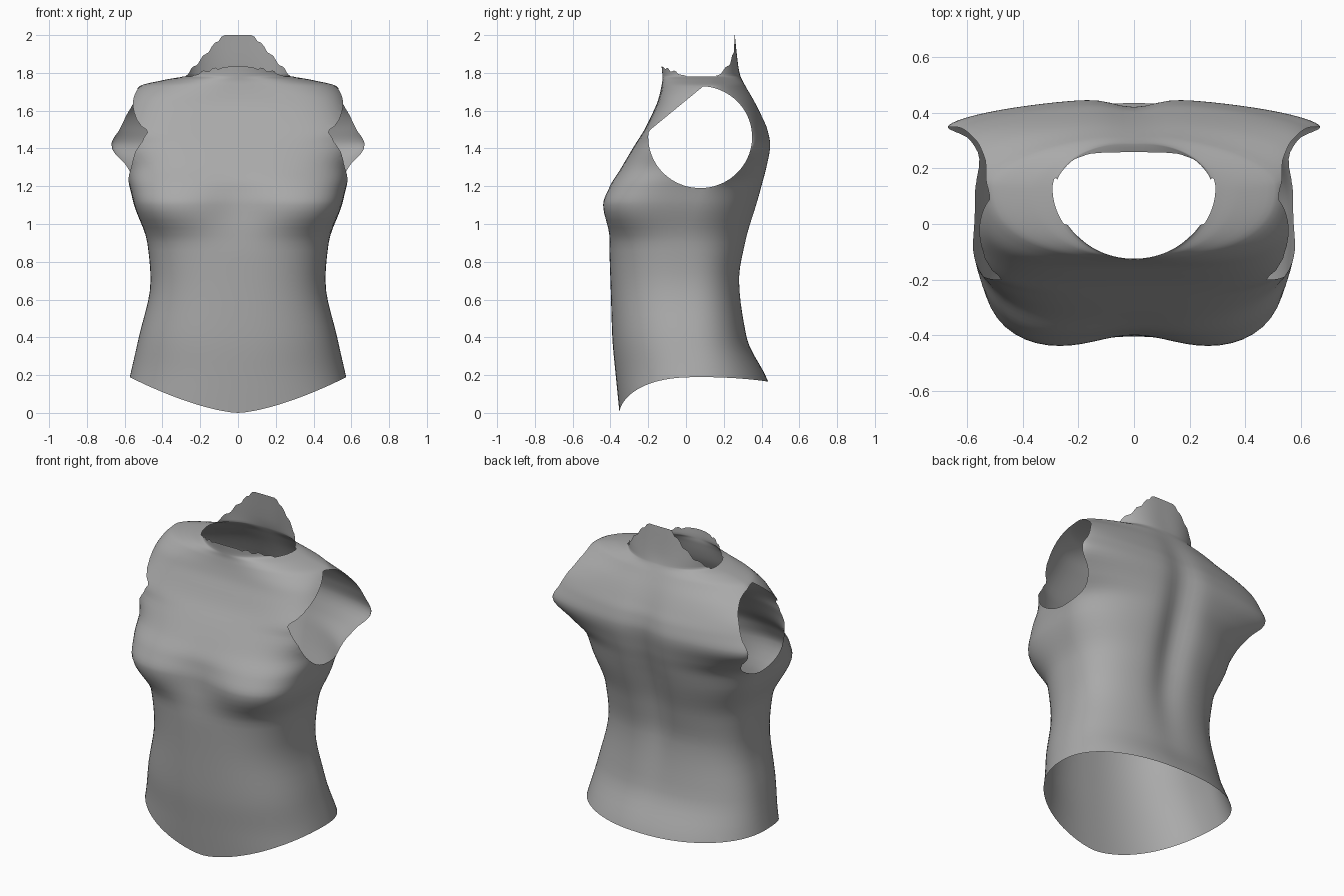
import bpy, bmesh, math

old = bpy.data.objects.get("Cube")
if old:
    bpy.data.objects.remove(old, do_unlink=True)

# Cross-sections: height, half width, y of the widest point,
# front y, back y, front squareness, back squareness
SECTIONS = [
    (-0.02, 0.62, 0.05, -0.35, 0.50, 2.3, 2.2),
    (0.18, 0.575, 0.05, -0.37, 0.43, 2.3, 2.2),
    (0.4, 0.525, 0.02, -0.39, 0.325, 2.4, 2.4),
    (0.7, 0.463, 0, -0.40, 0.29, 2.5, 2.5),
    (0.9, 0.48, 0, -0.41, 0.325, 2.6, 2.4),
    (1.1, 0.55, 0.05, -0.455, 0.385, 3.9, 2.2),
    (1.2, 0.575, 0.1, -0.415, 0.415, 3.7, 2),
    (1.3, 0.61, 0.26, -0.345, 0.44, 3.6, 1.7),
    (1.42, 0.67, 0.35, -0.27, 0.455, 3.8, 1.6),
    (1.5, 0.64, 0.335, -0.22, 0.44, 5, 1.6),
    (1.57, 0.615, 0.31, -0.185, 0.41, 4.6, 1.6),
    (1.65, 0.58, 0.24, -0.15, 0.37, 4, 1.7),
    (1.73, 0.52, 0.14, -0.13, 0.325, 2.4, 1.7),
    (1.765, 0.38, 0.13, -0.125, 0.305, 2.1, 1.7),
    (1.785, 0.28, 0.13, -0.125, 0.295, 2, 2),
    (1.85, 0.27, 0.13, -0.13, 0.28, 2, 2.3),
    (2.02, 0.26, 0.13, -0.13, 0.258, 2, 2.5),
]
STEPS, AROUND = 5, 96


def slope(i, c):
    """Monotone tangent of column c at section i."""
    def d(k):
        a, b = SECTIONS[k], SECTIONS[k + 1]
        return (b[c] - a[c]) / (b[0] - a[0])
    if i == 0:
        return d(0)
    if i == len(SECTIONS) - 1:
        return d(i - 1)
    l, r = d(i - 1), d(i)
    return 2 * l * r / (l + r) if l * r > 0 else 0


def blend(i, t, c):
    a, b = SECTIONS[i], SECTIONS[i + 1]
    h = b[0] - a[0]
    s = t * t * (3 - 2 * t)
    return (a[c] + (b[c] - a[c]) * s
            + h * t * (1 - t) ** 2 * slope(i, c)
            - h * t * t * (1 - t) * slope(i + 1, c))


def bell(v, width):
    return math.exp(-(v / width) ** 2)


def ring(bm, z, w, ys, yf, yb, pf, pb):
    verts = []
    for k in range(AROUND):
        a = 2 * math.pi * k / AROUND
        c, s = math.cos(a), math.sin(a)
        p = pb if s > 0 else pf
        r = (abs(c) ** p + abs(s) ** p) ** (-1 / p)
        x = w * r * c
        if s > 0:
            # spine groove
            y = ys + (yb - ys) * r * s
            y -= 0.05 * bell(x, 0.1) * bell(z - 1.13, 0.48) * s
        else:
            # hollow between the breasts
            y = ys + (ys - yf) * r * s
            y += 0.055 * bell(x, 0.2) * bell(z - 1.1, 0.13) * -s
        verts.append(bm.verts.new((x, y, z)))
    return verts


def cut(bm, keep):
    """Trim the shell along keep(position) = 0 and drop the negative side."""
    value = {v: keep(v.co) for v in bm.verts}
    fresh = set()
    for e in list(bm.edges):
        a, b = e.verts
        if (value[a] < 0) != (value[b] < 0):
            t = value[a] / (value[a] - value[b])
            fresh.add(bmesh.utils.edge_split(e, a, min(max(t, 0.001), 0.999))[1])
    for f in list(bm.faces):
        ends = [v for v in f.verts if v in fresh]
        if len(ends) == 2:
            bmesh.utils.face_split(f, ends[0], ends[1])
    bmesh.ops.delete(bm, geom=[v for v, n in value.items() if n < 0], context='VERTS')


def hem(p):
    u = min(abs(p.x) / 0.575, 1)
    edge = 0.19 * u ** 1.5 if p.y < 0.05 else 0.165 + 0.025 * u * u
    return p.z - edge


def neckline(p):
    x = abs(p.x)
    if p.y < 0.13:
        edge = 1.835 - 0.055 * min(1, x / 0.25) ** 2
    else:
        edge = max(1.78, 2.0 - max(0, x - 0.08) * 1.1)
    if x > 0.08 and p.z > 1.785:
        edge += 0.008 * math.sin(x * 110)
    return edge - p.z


def armhole(p):
    # ellipse, flattened along its upper front
    ellipse = math.hypot((p.y - 0.075) / 0.275, (p.z - 1.46) / 0.27) - 1
    return max(ellipse, 3 * (p.z - 1.49 - 0.82 * (p.y + 0.2)))


# Torso shell lofted through the sections
bm = bmesh.new()
rings = []
last = len(SECTIONS) - 1
for i in range(last):
    for j in range(STEPS + (i == last - 1)):
        t = j / STEPS
        z = SECTIONS[i][0] + t * (SECTIONS[i + 1][0] - SECTIONS[i][0])
        rings.append(ring(bm, z, *[blend(i, t, c) for c in range(1, 7)]))
for lo, hi in zip(rings, rings[1:]):
    for k in range(AROUND):
        n = (k + 1) % AROUND
        bm.faces.new((lo[k], lo[n], hi[n], hi[k]))

# Open edges: hem, neck and both armholes
for opening in (hem, neckline, armhole):
    cut(bm, opening)
for f in bm.faces:
    f.smooth = True

mesh = bpy.data.meshes.new("torso_shell")
bm.to_mesh(mesh)
bm.free()
torso = bpy.data.objects.new("torso_shell", mesh)
bpy.context.collection.objects.link(torso)

# Plain grey
GREY = (0.4, 0.4, 0.4, 1)
mat = bpy.data.materials.new("plain_grey")
mat.use_nodes = True
mat.diffuse_color = GREY
mat.node_tree.nodes["Principled BSDF"].inputs["Base Color"].default_value = GREY
mesh.materials.append(mat)
